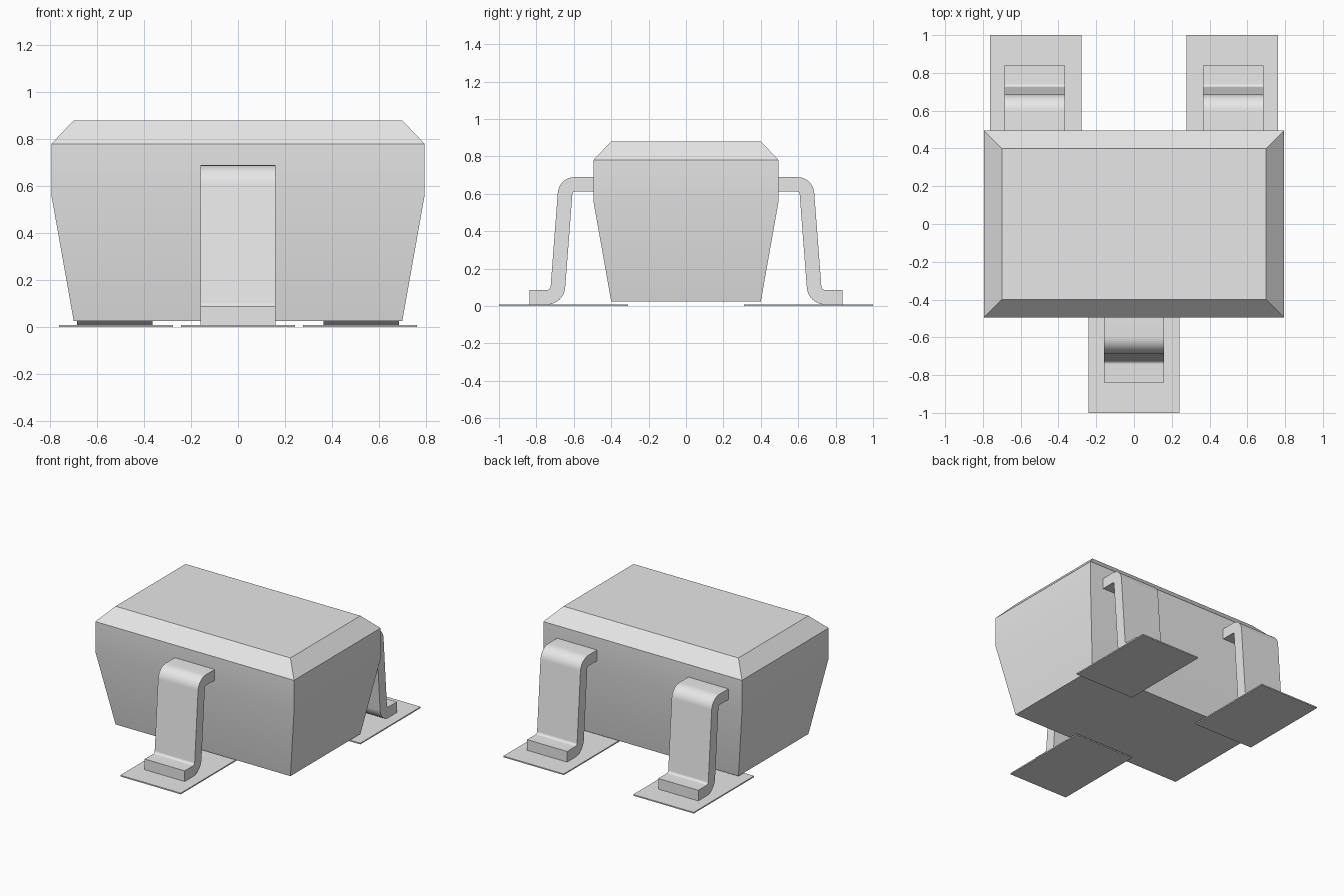
import bpy, bmesh, math
from mathutils import Vector

cube = bpy.data.objects.get("Cube")
if cube:
    bpy.data.objects.remove(cube, do_unlink=True)

grey = bpy.data.materials.new("light grey")
grey.use_nodes = True
grey.diffuse_color = (0.8, 0.8, 0.8, 1)
grey.node_tree.nodes["Principled BSDF"].inputs["Base Color"].default_value = (0.8, 0.8, 0.8, 1)


def finish(name, bm, smooth=False):
    """Turn a bmesh into a named, coloured object."""
    bmesh.ops.recalc_face_normals(bm, faces=bm.faces)
    mesh = bpy.data.meshes.new(name)
    bm.to_mesh(mesh)
    bm.free()
    mesh.materials.append(grey)
    obj = bpy.data.objects.new(name, mesh)
    bpy.context.collection.objects.link(obj)
    if smooth:
        bpy.ops.object.select_all(action='DESELECT')
        obj.select_set(True)
        bpy.context.view_layer.objects.active = obj
        bpy.ops.object.shade_smooth_by_angle(angle=math.radians(30))
    return obj


def bridge(bm, a, b):
    """Join two closed loops of vertices with quads."""
    n = len(a)
    for i in range(n):
        j = (i + 1) % n
        bm.faces.new((a[i], a[j], b[j], b[i]))


def make_body():
    """Stack of rectangular sections: (half width, half depth, height)."""
    sections = [(0.70, 0.40, 0.025), (0.795, 0.495, 0.56),
                (0.795, 0.495, 0.78), (0.70, 0.40, 0.88)]
    bm = bmesh.new()
    rings = [[bm.verts.new((sx * w, sy * d, z))
              for sx, sy in ((-1, -1), (1, -1), (1, 1), (-1, 1))]
             for w, d, z in sections]
    for a, b in zip(rings, rings[1:]):
        bridge(bm, a, b)
    bm.faces.new(rings[0])
    bm.faces.new(rings[-1])
    finish("body", bm, smooth=True)


def bend(before, corner, after, radius, steps=8):
    """Arc points with unit normals that round off a corner of the path."""
    u = (before - corner).normalized()
    v = (after - corner).normalized()
    half = u.angle(v) / 2
    centre = corner + (u + v).normalized() * (radius / math.sin(half))
    start = corner + u * (radius / math.tan(half)) - centre
    side = 1 if (corner - before).cross(after - corner) > 0 else -1
    sweep = side * (math.pi - 2 * half)
    out = []
    for i in range(steps + 1):
        t = sweep * i / steps
        c, s = math.cos(t), math.sin(t)
        r = Vector((start.x * c - start.y * s, start.x * s + start.y * c))
        # normals always point to the left of the path
        out.append((centre + r, -side * r.normalized()))
    return out


def make_lead(name, x, facing):
    """Bent metal strip leaving the body and ending in a flat foot."""
    path = [Vector(p) for p in ((0.485, 0.65), (0.643, 0.65), (0.689, 0.047), (0.838, 0.047))]
    up = Vector((0, 1))
    line = [(path[0], up)]
    line += bend(*path[0:3], 0.05)
    line += bend(*path[1:4], 0.058)
    line.append((path[3], up))
    outline = [p + n * 0.039 for p, n in line] + [p - n * 0.039 for p, n in reversed(line)]
    bm = bmesh.new()
    sides = [[bm.verts.new((x + dx, facing * p.x, p.y)) for p in outline]
             for dx in (-0.16, 0.16)]
    bridge(bm, *sides)
    for side in sides:
        bm.faces.new(side)
    finish(name, bm, smooth=True)


def make_pad(name, x, facing):
    """Thin flat plate under a foot."""
    bm = bmesh.new()
    bmesh.ops.create_cube(bm, size=1)
    bmesh.ops.scale(bm, vec=(0.484, 0.69, 0.009), verts=bm.verts)
    bmesh.ops.translate(bm, vec=(x, facing * 0.655, 0.0045), verts=bm.verts)
    finish(name, bm)


make_body()
# One lead at the front, two at the back
for label, x, facing in (("front", 0, -1), ("back_left", 0.52, 1), ("back_right", -0.52, 1)):
    make_lead(label + "_lead", x * 1.01, facing)
    make_pad(label + "_pad", x, facing)
